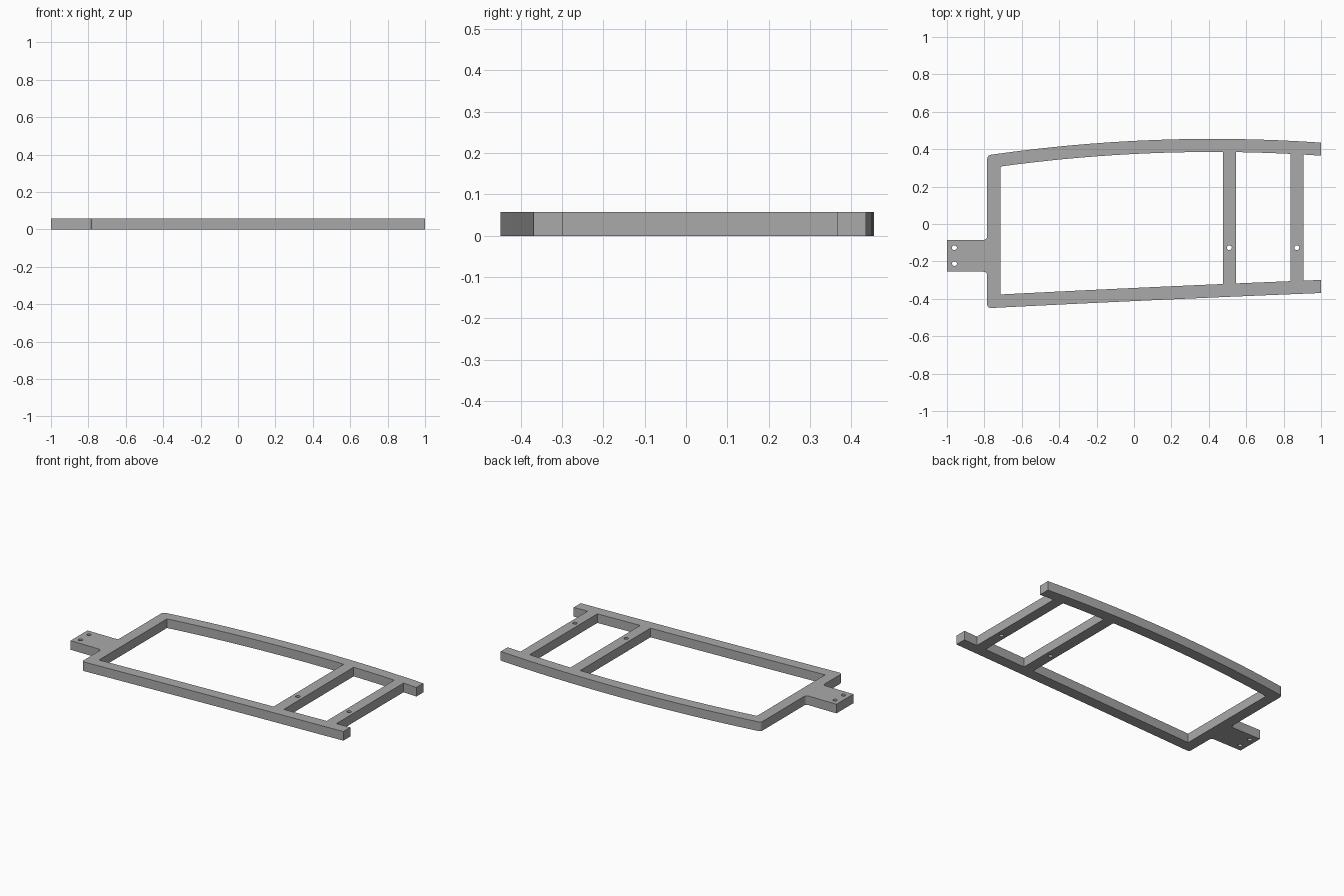
import bpy, bmesh, math
from mathutils import Vector

if "Cube" in bpy.data.objects:
    bpy.data.objects.remove(bpy.data.objects["Cube"], do_unlink=True)

THICK, RAIL = 0.058, 0.07
BAR = (-0.785, -0.715)        # end bar, outer and inner x
CROSS = ((0.475, 0.545), (0.838, 0.905))
TAB_Y = (-0.255, -0.085)
END = 1.0


def bowed(x):
    """Outer edge of the bowed rear rail."""
    return 0.371 + 0.0737 * (x + 0.76) - 0.0602 * (x + 0.76) * (x - 0.38)


def straight(x):
    """Outer edge of the nearly straight front rail."""
    t = (x + 0.76) / 1.76
    return -0.449 + 0.08 * t + 0.01 * t * (1 - t)


def edge(func, x0, x1, offset=0.0, steps=14):
    xs = [x0 + (x1 - x0) * i / steps for i in range(steps + 1)]
    return [(x, func(x) + offset) for x in xs]


def fillet(before, corner, after, r=0.022, steps=6):
    """Rounded corner between two neighbouring points."""
    c = Vector(corner)
    a = c + (Vector(before) - c).normalized() * r
    b = c + (Vector(after) - c).normalized() * r
    ts = [i / steps for i in range(steps + 1)]
    return [tuple(a * (1 - t) ** 2 + c * (2 * t * (1 - t)) + b * t * t) for t in ts]


def window(x0, x1):
    """Opening between two bars, bounded by both rails."""
    return edge(straight, x0, x1, RAIL) + edge(bowed, x1, x0, -RAIL)


def hole(x, y, r=0.013, sides=16):
    turns = [2 * math.pi * i / sides for i in range(sides)]
    return [(x + r * math.cos(a), y + r * math.sin(a)) for a in turns]


# Outer outline: rails, open end notch, mounting tab
left = BAR[0]
front_corner, rear_corner = (left, straight(left)), (left, bowed(left))
outline = edge(straight, left + 0.03, END)
outline += edge(straight, END, CROSS[1][1], RAIL, 4)
outline += edge(bowed, CROSS[1][1], END, -RAIL, 4)
outline += edge(bowed, END, left + 0.03)
outline += fillet(outline[-1], rear_corner, (left, 0))
outline += fillet((left, 0), (left, TAB_Y[1]), (-1, TAB_Y[1]))
outline += [(-1, TAB_Y[1]), (-1, TAB_Y[0])]
outline += fillet((-1, TAB_Y[0]), (left, TAB_Y[0]), front_corner)
outline += fillet((left, TAB_Y[0]), front_corner, outline[0])

# Openings and bolt holes
loops = [outline, window(BAR[1], CROSS[0][0]), window(CROSS[0][1], CROSS[1][0])]
loops += [hole(x, -0.127) for x in (-0.96, 0.51, 0.871)] + [hole(-0.96, -0.212)]

# Filled flat profile, extruded to the plate thickness
curve = bpy.data.curves.new("frame_profile", "CURVE")
curve.dimensions = "2D"
curve.fill_mode = "BOTH"
curve.extrude = THICK / 2
for loop in loops:
    spline = curve.splines.new("POLY")
    spline.points.add(len(loop) - 1)
    for point, (x, y) in zip(spline.points, loop):
        point.co = (x, y, 0, 1)
    spline.use_cyclic_u = True
profile = bpy.data.objects.new("frame_profile", curve)
bpy.context.collection.objects.link(profile)
bpy.context.view_layer.update()
mesh = bpy.data.meshes.new_from_object(
    profile.evaluated_get(bpy.context.evaluated_depsgraph_get()))
bpy.data.objects.remove(profile, do_unlink=True)

# Weld caps to walls and stand the plate on the ground
bm = bmesh.new()
bm.from_mesh(mesh)
bmesh.ops.remove_doubles(bm, verts=bm.verts, dist=0.0002)
bmesh.ops.recalc_face_normals(bm, faces=bm.faces)
bmesh.ops.translate(bm, verts=bm.verts, vec=(0, 0, THICK / 2))
bm.to_mesh(mesh)
bm.free()
mesh.name = "frame_plate"
frame = bpy.data.objects.new("frame_plate", mesh)
bpy.context.collection.objects.link(frame)

# Plain grey material
grey = bpy.data.materials.new("plain_grey")
grey.use_nodes = True
colour = (0.4, 0.4, 0.4, 1)
grey.diffuse_color = colour
grey.node_tree.nodes["Principled BSDF"].inputs["Base Color"].default_value = colour
mesh.materials.clear()
mesh.materials.append(grey)

# Smooth curved walls, keep sharp rims
bpy.ops.object.select_all(action="DESELECT")
frame.select_set(True)
bpy.context.view_layer.objects.active = frame
bpy.ops.object.shade_smooth_by_angle(angle=math.radians(30))
